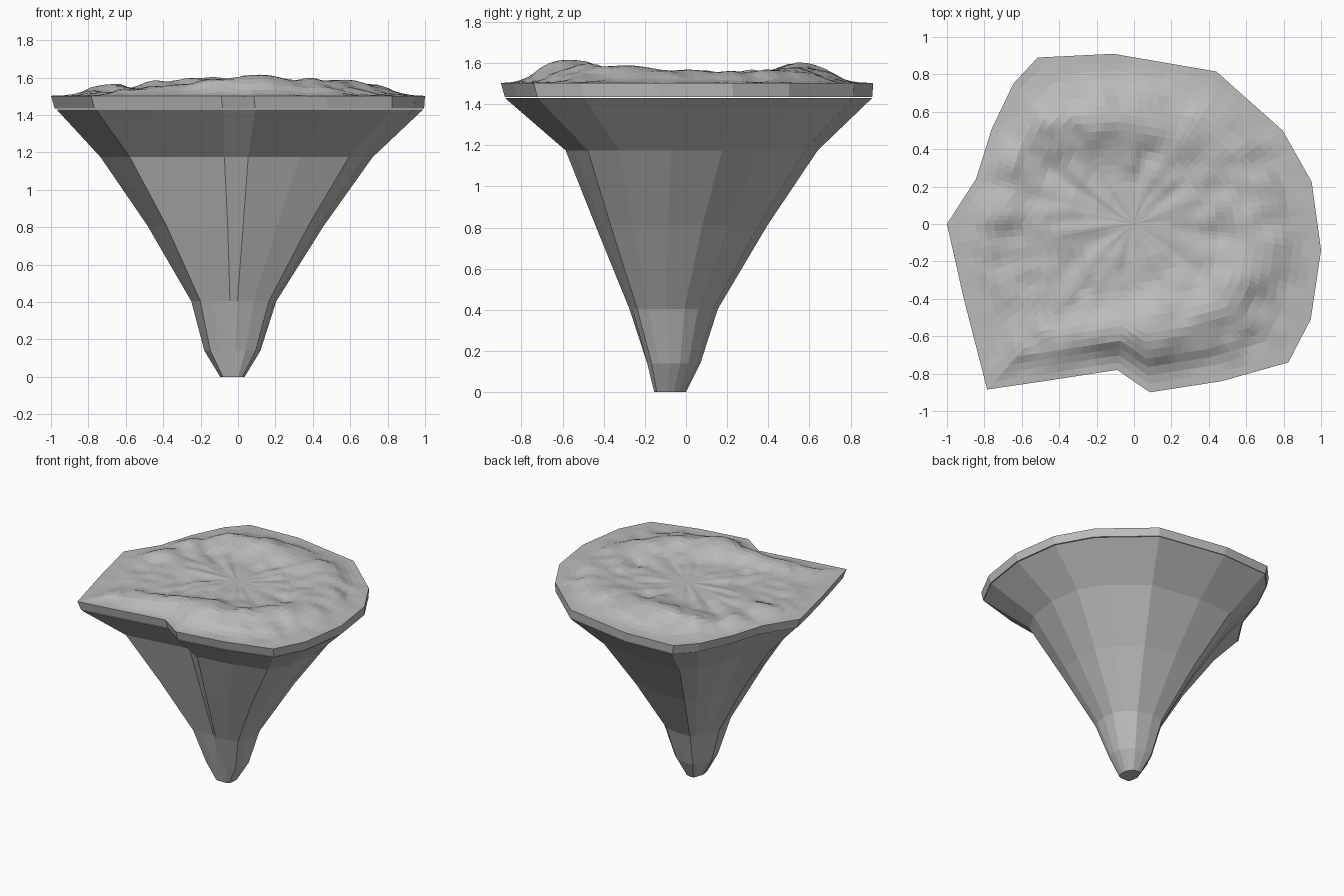
import bpy
import math
from mathutils import Vector, noise

if "Cube" in bpy.data.objects:
    bpy.data.objects.remove(bpy.data.objects["Cube"])

stone = bpy.data.materials.new("grey stone")
stone.diffuse_color = (0.5, 0.5, 0.5, 1)
stone.use_nodes = True
stone.node_tree.nodes["Principled BSDF"].inputs["Base Color"].default_value = stone.diffuse_color

# Island outline seen from above, counter-clockwise, with the front notch
OUTLINE = [(-1, 0), (-0.91, -0.40), (-0.785, -0.885), (-0.48, -0.84),
           (-0.09, -0.78), (0.085, -0.90), (0.47, -0.84), (0.825, -0.74),
           (0.945, -0.51), (1.0, -0.14), (0.95, 0.225), (0.795, 0.50),
           (0.44, 0.815), (-0.11, 0.91), (-0.515, 0.89), (-0.645, 0.75),
           (-0.76, 0.51), (-0.845, 0.24)]


def make_object(name, verts, faces):
    mesh = bpy.data.meshes.new(name)
    mesh.from_pydata(verts, [], faces)
    mesh.materials.append(stone)
    mesh.update()
    obj = bpy.data.objects.new(name, mesh)
    bpy.context.collection.objects.link(obj)
    return obj


def ring(z, x0, x1, y0, y1):
    """Outline fitted to the given bounds at height z; the notch ends near the tip."""
    pts = []
    for x, y in OUTLINE:
        if z < 0.3 and y < -0.75 and abs(x) < 0.6:
            y = -0.89
        pts.append((x0 + (x + 1) / 2 * (x1 - x0),
                    y0 + (y + 0.9) / 1.81 * (y1 - y0), z))
    return pts


def loft(name, levels, cap_top):
    """Skin between outline rings listed from bottom to top."""
    n = len(OUTLINE)
    verts = [v for level in levels for v in ring(*level)]
    faces = [tuple(reversed(range(n)))]
    for k in range(len(levels) - 1):
        for i in range(n):
            j = (i + 1) % n
            faces.append((k * n + i, k * n + j, (k + 1) * n + j, (k + 1) * n + i))
    if cap_top:
        faces.append(tuple(range((len(levels) - 1) * n, len(levels) * n)))
    return make_object(name, verts, faces)


# Tapering rock underside
loft("rock_underside", [
    (0.0, -0.095, 0.035, -0.155, 0.0),
    (0.14, -0.18, 0.12, -0.19, 0.07),
    (0.405, -0.25, 0.205, -0.275, 0.155),
    (0.81, -0.485, 0.46, -0.44, 0.395),
    (1.175, -0.735, 0.72, -0.585, 0.64),
    (1.43, -0.97, 0.99, -0.88, 0.905)], True)

# Thin slab forming the rim
loft("rim_slab", [
    (1.434, -0.98, 0.995, -0.88, 0.905),
    (1.503, -1.0, 1.0, -0.90, 0.91)], False)

# Mounds of the ground: x, y, height, radius
MOUNDS = [(0.10, -0.57, 0.095, 0.17), (0.38, -0.52, 0.06, 0.16),
          (-0.16, -0.60, 0.06, 0.13), (-0.42, -0.64, 0.045, 0.15),
          (-0.20, 0.55, 0.08, 0.16), (0.10, 0.57, 0.05, 0.16),
          (-0.45, 0.54, 0.05, 0.14), (-0.68, 0.36, 0.055, 0.13),
          (0.56, -0.30, 0.055, 0.16), (0.72, -0.08, 0.04, 0.16),
          (0.62, 0.22, 0.04, 0.18), (0.38, 0.48, 0.04, 0.18),
          (-0.72, 0.08, 0.03, 0.15)]


def ground_height(x, y, t):
    if t >= 1:
        return 1.503
    h = 0.03 * (1 - t ** 3)
    for mx, my, mh, mr in MOUNDS:
        h += mh * math.exp(-((x - mx) ** 2 + (y - my) ** 2) / mr ** 2)
    # Radial streaks that fade at the centre and the rim
    a = math.atan2(y, x)
    streak = noise.noise(Vector((math.cos(a) * 4, math.sin(a) * 4, t * 3)))
    fine = noise.noise(Vector((x * 9, y * 9, 2.5)))
    h += (0.018 * streak + 0.018 * fine) * min(1, t * 2.5)
    return 1.503 + max(0.0, h) * min(1, (1 - t) * 5)


# Uneven ground, as rings running from the centre to the rim
SUB, RINGS = 8, 20
edge = []
for i, (x0, y0) in enumerate(OUTLINE):
    x1, y1 = OUTLINE[(i + 1) % len(OUTLINE)]
    for s in range(SUB):
        f = s / SUB
        edge.append((x0 + (x1 - x0) * f, y0 + (y1 - y0) * f))
n = len(edge)
verts = [(0, 0, ground_height(0, 0, 0))]
for r in range(1, RINGS + 1):
    t = r / RINGS
    verts += [(x * t, y * t, ground_height(x * t, y * t, t)) for x, y in edge]
faces = [(0, 1 + i, 1 + (i + 1) % n) for i in range(n)]
for r in range(RINGS - 1):
    a, b = 1 + r * n, 1 + (r + 1) * n
    for i in range(n):
        j = (i + 1) % n
        faces.append((a + i, b + i, b + j, a + j))
make_object("uneven_ground", verts, faces)
